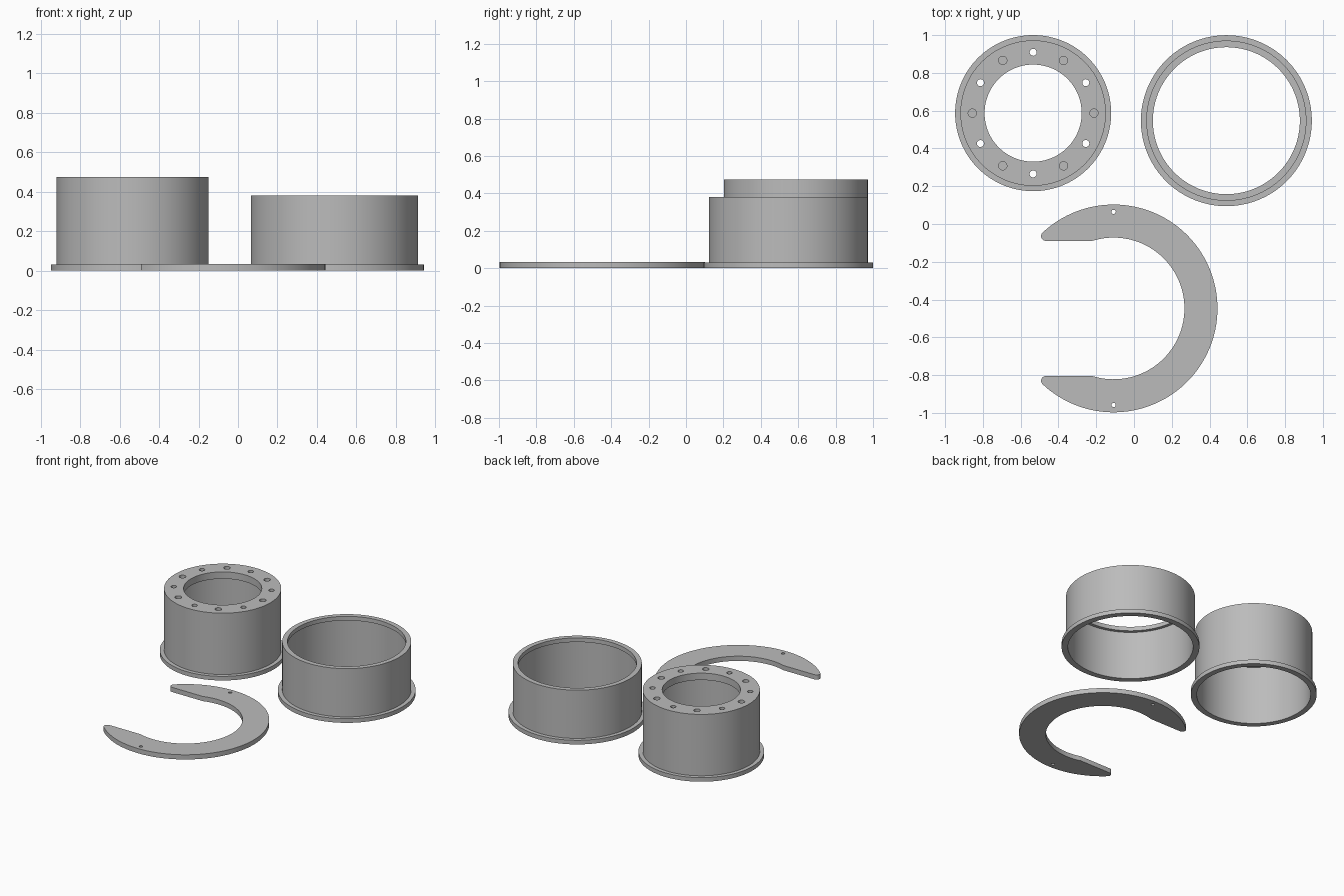
import bpy, bmesh, math
from mathutils import Matrix, Vector

if "Cube" in bpy.data.objects:
    bpy.data.objects.remove(bpy.data.objects["Cube"])

grey = bpy.data.materials.new("plain grey")
grey.diffuse_color = (0.5, 0.5, 0.5, 1)
grey.use_nodes = True
grey.node_tree.nodes["Principled BSDF"].inputs["Base Color"].default_value = grey.diffuse_color


def make_object(name, bm, location=(0, 0, 0)):
    bmesh.ops.recalc_face_normals(bm, faces=bm.faces)
    mesh = bpy.data.meshes.new(name)
    bm.to_mesh(mesh)
    bm.free()
    mesh.materials.append(grey)
    obj = bpy.data.objects.new(name, mesh)
    obj.location = location
    bpy.context.collection.objects.link(obj)
    return obj


def lathe(name, profile, location, steps=128):
    """Spin a closed (radius, z) profile around the z axis."""
    bm = bmesh.new()
    rings = []
    for i in range(steps):
        a = math.tau * i / steps
        rings.append([bm.verts.new((r * math.cos(a), r * math.sin(a), z)) for r, z in profile])
    n = len(profile)
    for i in range(steps):
        a, b = rings[i], rings[(i + 1) % steps]
        for j in range(n):
            k = (j + 1) % n
            bm.faces.new((a[j], b[j], b[k], a[k]))
    return make_object(name, bm, location)


def drill(obj, holes):
    """Cut vertical holes given as (x, y, radius, z_low, z_high) in local space."""
    bm = bmesh.new()
    for x, y, r, low, high in holes:
        bmesh.ops.create_cone(bm, cap_ends=True, segments=24, radius1=r, radius2=r,
                              depth=high - low,
                              matrix=Matrix.Translation((x, y, (low + high) / 2)))
    cutter = make_object(obj.name + "_hole_cutter", bm, obj.location)
    mod = obj.modifiers.new("holes", 'BOOLEAN')
    mod.operation, mod.solver, mod.object = 'DIFFERENCE', 'EXACT', cutter
    bpy.context.view_layer.objects.active = obj
    bpy.ops.object.modifier_apply(modifier=mod.name)
    bpy.data.objects.remove(cutter)


def smooth(obj):
    bpy.ops.object.select_all(action='DESELECT')
    obj.select_set(True)
    bpy.context.view_layer.objects.active = obj
    bpy.ops.object.shade_smooth_by_angle(angle=math.radians(30))


# Flanged drum with a thick top plate and twelve bolt holes (alternately through and blind)
drum = lathe("drum", [(0.374, 0), (0.413, 0), (0.413, 0.03), (0.385, 0.03), (0.385, 0.475),
                      (0.257, 0.475), (0.257, 0.425), (0.374, 0.425)], (-0.534, 0.587, 0))
bolt_holes = []
for i in range(12):
    a = math.tau * i / 12
    through = i % 2 == 1
    bolt_holes.append((0.322 * math.cos(a), 0.322 * math.sin(a),
                       0.0185 if through else 0.022, 0.4 if through else 0.445, 0.5))
drill(drum, bolt_holes)

# Flanged open sleeve with a small inward lip at the top
sleeve = lathe("sleeve", [(0.411, 0), (0.4525, 0), (0.4525, 0.03), (0.424, 0.03), (0.424, 0.38),
                          (0.389, 0.38), (0.389, 0.35), (0.411, 0.35)], (0.489, 0.547, 0))

# Flat C-shaped clip: outer arc, rounded tips, straight mouth edges, inner arc
R, r, mouth, tip = 0.55, 0.375, 0.358, 0.025
tip_y = mouth + tip
tip_x = -math.sqrt((R - tip) ** 2 - tip_y ** 2)
tip_angle = math.atan2(tip_y, tip_x)
inner_angle = math.pi - math.asin(mouth / r)


def arc(cx, cy, radius, start, end, steps):
    return [Vector((cx + radius * math.cos(start + (end - start) * i / steps),
                    cy + radius * math.sin(start + (end - start) * i / steps), 0))
            for i in range(steps + 1)]


outline = arc(0, 0, R, -tip_angle, tip_angle, 96)
outline += arc(tip_x, tip_y, tip, tip_angle, 1.5 * math.pi, 12)[1:]
outline += arc(0, 0, r, inner_angle, -inner_angle, 80)
outline += arc(tip_x, -tip_y, tip, 0.5 * math.pi, math.tau - tip_angle, 12)[:-1]
bm = bmesh.new()
base = bm.faces.new([bm.verts.new(p) for p in outline])
top = bmesh.ops.extrude_face_region(bm, geom=[base])["geom"]
bmesh.ops.translate(bm, vec=(0, 0, 0.034),
                    verts=[v for v in top if isinstance(v, bmesh.types.BMVert)])
clip = make_object("retaining_clip", bm, (-0.108, -0.447, 0))
drill(clip, [(0, s * 0.511, 0.0115, -0.05, 0.1) for s in (-1, 1)])

for part in (drum, sleeve, clip):
    smooth(part)
